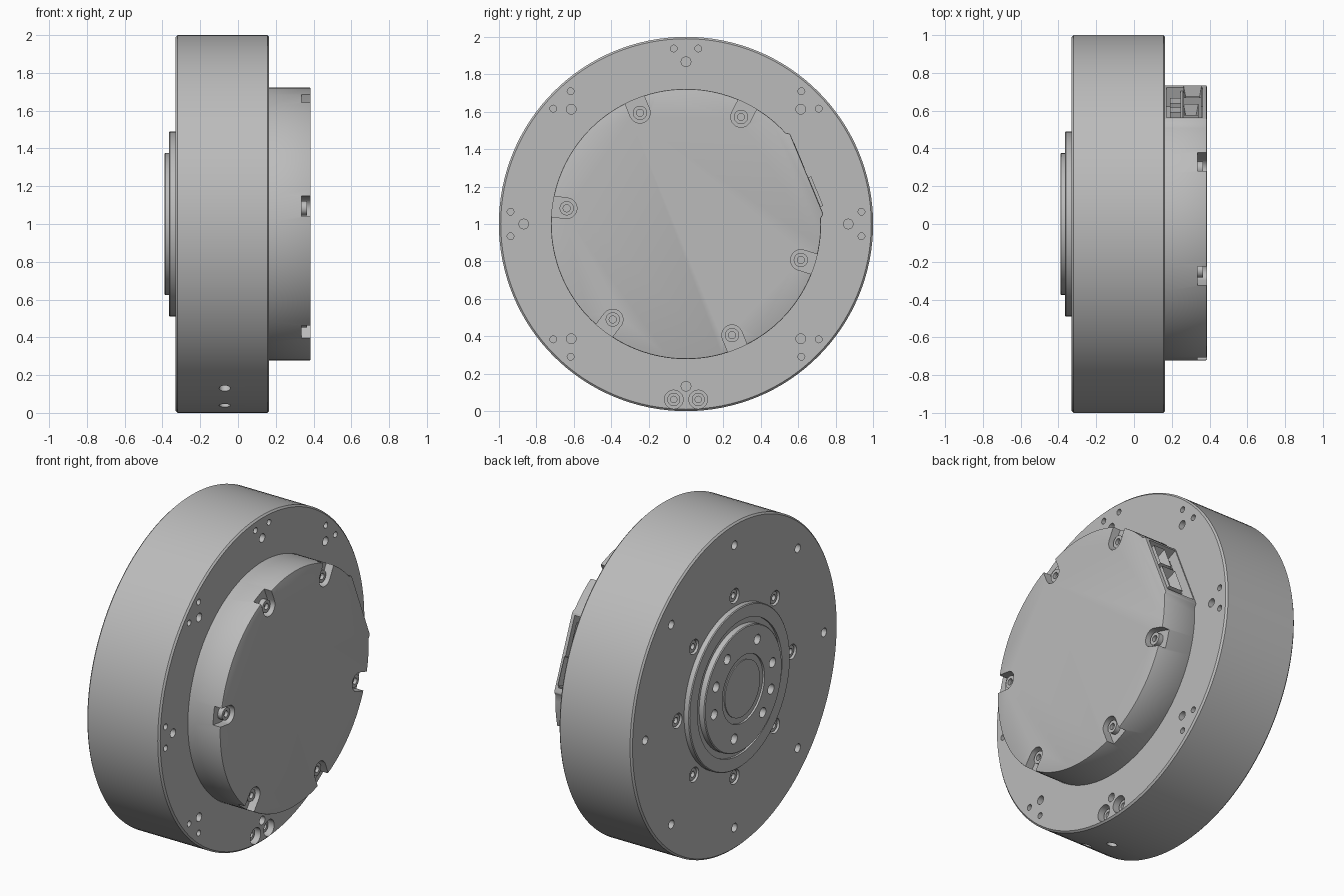
import bpy, bmesh
from math import sin, cos, radians, pi
from mathutils import Matrix, Vector

if "Cube" in bpy.data.objects:
    bpy.data.objects.remove(bpy.data.objects["Cube"], do_unlink=True)

grey = bpy.data.materials.new("plain grey")
grey.use_nodes = True
colour = (0.5, 0.5, 0.5, 1)
grey.diffuse_color = colour
grey.node_tree.nodes["Principled BSDF"].inputs["Base Color"].default_value = colour

AXIS = 1.0  # height of the axle


def polar(r, degrees):
    a = radians(degrees)
    return r * cos(a), AXIS + r * sin(a)


def skin(bm, rings):
    """Join rings of points along x and close both ends."""
    loops = [[bm.verts.new(p) for p in ring] for ring in rings]
    n = len(loops[0])
    faces = [bm.faces.new(loops[0]), bm.faces.new(loops[-1])]
    for a, b in zip(loops, loops[1:]):
        faces += [bm.faces.new((a[i], a[(i + 1) % n], b[(i + 1) % n], b[i])) for i in range(n)]
    bmesh.ops.recalc_face_normals(bm, faces=faces)


def lathe(bm, profile, y=0, z=AXIS, n=24):
    skin(bm, [[(x, y + r * cos(2 * pi * i / n), z + r * sin(2 * pi * i / n))
               for i in range(n)] for x, r in profile])


def prism(bm, outline, x0, x1):
    skin(bm, [[(x, y, z) for y, z in outline] for x in (x0, x1)])


def make(name, bm, cutter=None, bevel=0):
    mesh = bpy.data.meshes.new(name)
    bm.to_mesh(mesh)
    bm.free()
    mesh.materials.append(grey)
    ob = bpy.data.objects.new(name, mesh)
    bpy.context.collection.objects.link(ob)
    bpy.ops.object.select_all(action='DESELECT')
    bpy.context.view_layer.objects.active = ob
    ob.select_set(True)
    if bevel:
        mod = ob.modifiers.new("soft edge", 'BEVEL')
        mod.width, mod.segments, mod.angle_limit = bevel, 2, radians(50)
        bpy.ops.object.modifier_apply(modifier=mod.name)
    if cutter:
        tool = make(name + "_cutter", cutter)
        tool.hide_render = True
        bpy.ops.object.select_all(action='DESELECT')
        bpy.context.view_layer.objects.active = ob
        ob.select_set(True)
        mod = ob.modifiers.new("holes", 'BOOLEAN')
        mod.operation, mod.solver, mod.object = 'DIFFERENCE', 'EXACT', tool
        bpy.ops.object.modifier_apply(modifier=mod.name)
        bpy.data.objects.remove(tool, do_unlink=True)
    bpy.ops.object.shade_smooth_by_angle(angle=radians(30))
    return ob


def screw(name, x, y, z, r, height, side=1):
    bm = bmesh.new()
    top = x + side * height
    lathe(bm, [(x - side * 0.005, r), (top, r), (top, r * 0.5), (top - side * 0.02, r * 0.5)], y, z)
    make(name, bm)


# Main drum with its bolt holes
BACK, FRONT = -0.33, 0.165
drum, holes = bmesh.new(), bmesh.new()
lathe(drum, [(BACK, 0.99), (BACK + 0.01, 1), (FRONT - 0.01, 1), (FRONT, 0.99)], n=128)
for k in range(8):
    angle = 45 * k
    y, z = polar(0.867, angle)
    lathe(holes, [(FRONT - 0.08, 0.026), (FRONT + 0.02, 0.026)], y, z)
    lathe(holes, [(BACK - 0.02, 0.026), (BACK + 0.08, 0.026)], y, z)
    # Recessed screws around the output flange
    y, z = polar(0.555, angle)
    lathe(holes, [(BACK - 0.02, 0.045), (BACK + 0.035, 0.045)], y, z)
    screw("flange_screw", BACK + 0.035, y, z, 0.036, 0.025, -1)
    # Paired pin holes, wide with screws at the bottom
    for side in (-4, 4):
        y, z = polar(0.94, angle + side)
        wide = angle == 270
        r, deep = (0.05, 0.06) if wide else (0.018, 0.05)
        lathe(holes, [(FRONT - deep, r), (FRONT + 0.02, r)], y, z)
        if wide:
            screw("bottom_screw", FRONT - deep, y, z, 0.035, 0.03)
# Radial holes in the rim
for angle in (240.5, 254):
    y, z = polar(0.98, angle)
    spin = Vector((0, y, z - AXIS)).to_track_quat('Z', 'Y').to_matrix().to_4x4()
    bmesh.ops.create_cone(holes, cap_ends=True, segments=24, radius1=0.03, radius2=0.03,
                          depth=0.12, matrix=Matrix.Translation((-0.07, y, z)) @ spin)
make("drum", drum, holes)

# Output flange and hub on the -x side
flange = bmesh.new()
lathe(flange, [(BACK + 0.01, 0.49), (-0.36, 0.49), (-0.365, 0.485), (-0.365, 0.41),
               (-0.352, 0.41), (-0.352, 0.375), (-0.385, 0.375), (-0.39, 0.37),
               (-0.39, 0.205), (-0.378, 0.205), (-0.378, 0.17), (-0.384, 0.17)], n=96)
hub_holes = bmesh.new()
for angle in (118, 169, 201, 229, 288, 350, 23, 57):
    y, z = polar(0.287, angle)
    lathe(hub_holes, [(-0.42, 0.03), (-0.345, 0.03)], y, z)
make("output_flange", flange, hub_holes)

# Electronics housing on the +x side, flattened where the sockets sit
MID, TOP = 22.5, 0.385
outline = [polar(0.736, MID - 18.4), polar(0.736, MID + 18.4)]
outline += [polar(0.722, MID + 20 + 320 * i / 112) for i in range(113)]
housing = bmesh.new()
prism(housing, outline, FRONT - 0.01, TOP)

# Frame of the flat: x, along it, outwards
a = radians(MID)
frame = Matrix(((1, 0, 0, 0), (0, sin(a), cos(a), 0), (0, -cos(a), sin(a), AXIS), (0, 0, 0, 1)))


def block(bm, low, high):
    low, high = Vector(low), Vector(high)
    size = Matrix.Diagonal((high - low).to_4d())
    size[3][3] = 1
    return bmesh.ops.create_cube(bm, size=1, matrix=frame @ Matrix.Translation((low + high) / 2) @ size)


cuts = bmesh.new()
block(cuts, (0.172, -0.215, 0.59), (0.362, 0.2, 0.85))
for angle in (62.8, 112.5, 172.5, 232.5, 292.5, 342.6):
    y, z = polar(0.643, angle)
    r = Vector((cos(radians(angle)), sin(radians(angle))))
    t = Vector((-r.y, r.x)) * 0.055
    centre = Vector((y, z))
    slot = [centre + r * 0.16 - t, centre + r * 0.16 + t]
    slot += [centre + t * cos(pi * i / 12) - r * 0.055 * sin(pi * i / 12) for i in range(13)]
    prism(cuts, slot, 0.335, TOP + 0.03)
    screw("housing_screw", 0.335, y, z, 0.038, 0.03)
make("housing", housing, cuts, bevel=0.006)

# Circuit board and small components in the recess
board = bmesh.new()
block(board, (0.245, -0.21, 0.58), (0.26, 0.195, 0.68))
for start in (-0.17, -0.03, 0.1):
    block(board, (0.19, start, 0.58), (0.25, start + 0.07, 0.65))
make("circuit_board", board)

# Open sockets facing out of the flat
for name, low, high in (("large_socket", (0.262, 0.02, 0.6), (0.358, 0.19, 0.715)),
                        ("small_socket", (0.262, -0.18, 0.6), (0.34, -0.03, 0.7))):
    bm = bmesh.new()
    block(bm, low, high)
    outward = frame.to_3x3() @ Vector((0, 0, 1))
    mouth = max(bm.faces, key=lambda f: f.calc_center_median().dot(outward))
    bmesh.ops.inset_individual(bm, faces=[mouth], thickness=0.016)
    bmesh.ops.translate(bm, verts=mouth.verts, vec=outward * -0.06)
    make(name, bm)
